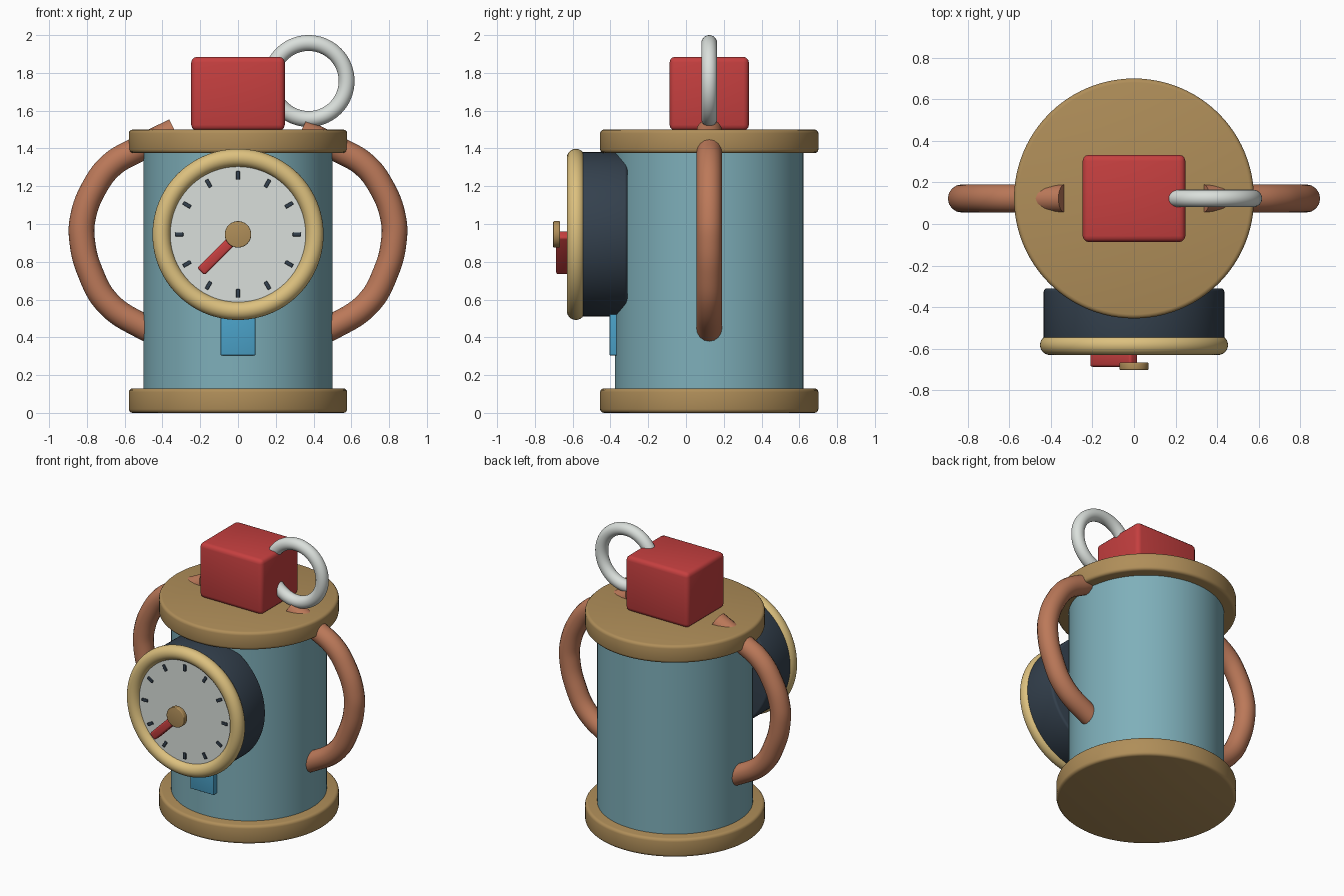
import bpy, math
from mathutils import Vector

if "Cube" in bpy.data.objects:
    bpy.data.objects.remove(bpy.data.objects["Cube"])

CY = 0.123    # depth centre of the canister
DZ = 0.945    # height of the dial centre


def mat(name, r, g, b):
    m = bpy.data.materials.new(name)
    m.diffuse_color = (r, g, b, 1)
    m.use_nodes = True
    m.node_tree.nodes["Principled BSDF"].inputs["Base Color"].default_value = m.diffuse_color
    return m


TEAL = mat("teal", 0.21, 0.43, 0.49)
BROWN = mat("bronze", 0.43, 0.27, 0.10)
RED = mat("red", 0.56, 0.05, 0.05)
SILVER = mat("silver", 0.70, 0.74, 0.71)
DARK = mat("dark slate", 0.034, 0.052, 0.075)
GOLD = mat("pale gold", 0.72, 0.53, 0.21)
COPPER = mat("copper", 0.50, 0.19, 0.10)
BLUE = mat("bright blue", 0.07, 0.36, 0.58)


def finish(name, material, bevel=0, segments=3):
    ob = bpy.context.object
    ob.name = name
    ob.data.materials.append(material)
    if bevel:
        bpy.ops.object.transform_apply(location=False, rotation=False, scale=True)
        mod = ob.modifiers.new("soft_edges", 'BEVEL')
        mod.width = bevel
        mod.segments = segments
        bpy.ops.object.modifier_apply(modifier=mod.name)
    bpy.ops.object.shade_smooth_by_angle(angle=math.radians(35))
    return ob


def drum(name, material, radius, z0, z1, bevel=0):
    """Upright cylinder on the canister axis."""
    bpy.ops.mesh.primitive_cylinder_add(vertices=96, radius=radius, depth=z1 - z0,
                                        location=(0, CY, (z0 + z1) / 2))
    return finish(name, material, bevel)


def disc(name, material, radius, y0, y1, bevel=0):
    """Cylinder facing the front, on the dial axis."""
    bpy.ops.mesh.primitive_cylinder_add(vertices=96, radius=radius, depth=y1 - y0,
                                        location=(0, (y0 + y1) / 2, DZ),
                                        rotation=(math.pi / 2, 0, 0))
    return finish(name, material, bevel)


def box(name, material, centre, size, bevel=0, turn=0):
    bpy.ops.mesh.primitive_cube_add(size=1, location=centre, rotation=(0, turn, 0))
    bpy.context.object.scale = size
    bpy.ops.object.transform_apply(location=False, rotation=False, scale=True)
    return finish(name, material, bevel)


def ring(name, material, centre, major, minor):
    bpy.ops.mesh.primitive_torus_add(major_segments=96, minor_segments=24,
                                     major_radius=major, minor_radius=minor,
                                     location=centre, rotation=(math.pi / 2, 0, 0))
    return finish(name, material)


# Canister
drum("body", TEAL, 0.5, 0.05, 1.45)
drum("base_plate", BROWN, 0.578, 0.0, 0.13, 0.02)
drum("lid_plate", BROWN, 0.578, 1.375, 1.5, 0.02)

# Block on the lid with pull ring
box("top_block", RED, (0, CY, 1.69), (0.495, 0.42, 0.39), 0.03)
ring("pull_ring", SILVER, (0.374, CY, 1.757), 0.201, 0.042)

# Dial
disc("dial_housing", DARK, 0.435, -0.58, -0.31, 0.015)
disc("dial_face", SILVER, 0.385, -0.594, -0.56)
ring("dial_rim", GOLD, (0, -0.583, DZ), 0.405, 0.048)
for i in range(12):
    a = i * math.pi / 6
    box(f"hour_mark_{i + 1}", DARK,
        (0.312 * math.sin(a), -0.597, DZ + 0.312 * math.cos(a)),
        (0.02, 0.012, 0.045), 0.003, turn=a)

# Dial hand and hub
hand_turn = math.radians(225)
hand_dir = Vector((math.sin(hand_turn), 0, math.cos(hand_turn)))
box("dial_hand", RED, Vector((0, -0.653, DZ)) + hand_dir * 0.138,
    (0.055, 0.07, 0.28), 0.012, turn=hand_turn)
disc("dial_hub", BROWN, 0.07, -0.703, -0.667, 0.005)

# Plate below the dial
box("front_plate", BLUE, (0, -0.372, 0.43), (0.185, 0.066, 0.25), 0.004)

# Side handles: round tube swept along a bowed path
PATH = [(0.334, 1.493), (0.54, 1.39), (0.667, 1.315), (0.757, 1.2), (0.822, 1.03),
        (0.825, 0.91), (0.783, 0.746), (0.688, 0.58), (0.5, 0.455), (0.40, 0.41)]
for side, label in ((1, "right"), (-1, "left")):
    cu = bpy.data.curves.new("handle_path", 'CURVE')
    cu.dimensions = '3D'
    cu.resolution_u = 8
    cu.bevel_depth = 0.068
    cu.bevel_resolution = 6
    cu.use_fill_caps = True
    sp = cu.splines.new('BEZIER')
    sp.bezier_points.add(len(PATH) - 1)
    for p, (x, z) in zip(sp.bezier_points, PATH):
        p.co = (side * x, CY, z)
        p.handle_left_type = p.handle_right_type = 'AUTO'
    ob = bpy.data.objects.new("handle", cu)
    bpy.context.collection.objects.link(ob)
    bpy.ops.object.select_all(action='DESELECT')
    ob.select_set(True)
    bpy.context.view_layer.objects.active = ob
    bpy.ops.object.convert(target='MESH')
    finish(f"{label}_handle", COPPER)
